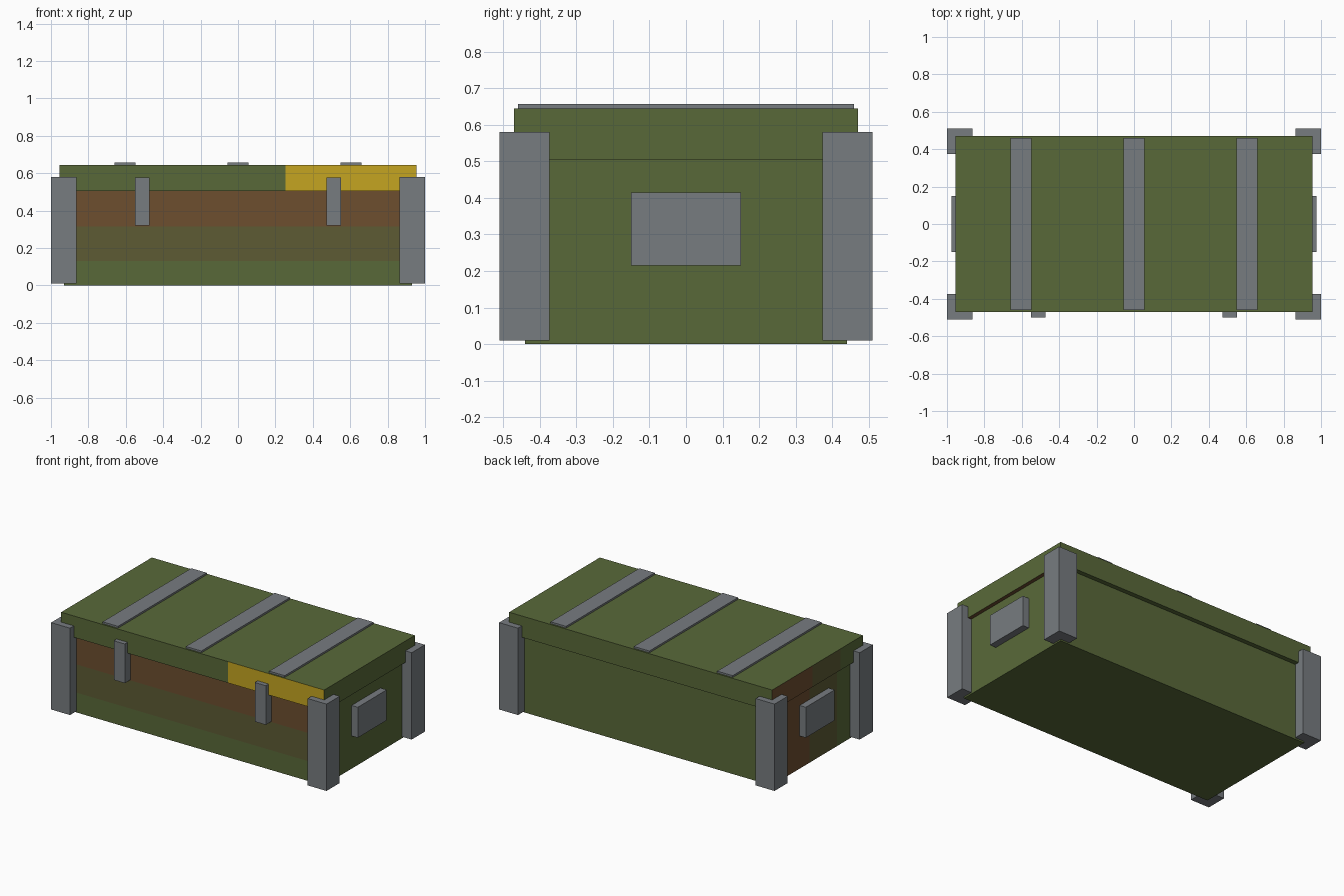
import bpy
import bmesh
from mathutils import Vector

if "Cube" in bpy.data.objects:
    bpy.data.objects.remove(bpy.data.objects["Cube"])


def material(name, rgb):
    lin = [((c / 255 + 0.055) / 1.055) ** 2.4 for c in rgb] + [1]
    mat = bpy.data.materials.new(name)
    mat.use_nodes = True
    mat.diffuse_color = lin
    bsdf = mat.node_tree.nodes["Principled BSDF"]
    bsdf.inputs["Base Color"].default_value = lin
    bsdf.inputs["Roughness"].default_value = 0.8
    return mat


green = material("olive green", (89, 105, 57))
brown = material("mud brown", (109, 78, 47))
stain = material("muddy olive", (93, 91, 52))
yellow = material("warning yellow", (197, 165, 33))
grey = material("steel grey", (119, 124, 128))


def box(name, low, high, mats, cuts=(), rule=None):
    """Box between two corners, cut by (axis, position) planes and coloured by rule."""
    low, high = Vector(low), Vector(high)
    bm = bmesh.new()
    bmesh.ops.create_cube(bm, size=1)
    for v in bm.verts:
        v.co = (low + high) / 2 + v.co * (high - low)
    for axis, pos in cuts:
        normal = Vector((0, 0, 0))
        normal[axis] = 1
        bmesh.ops.bisect_plane(bm, geom=bm.verts[:] + bm.edges[:] + bm.faces[:],
                               plane_co=normal * pos, plane_no=normal)
    bm.normal_update()
    if rule:
        for f in bm.faces:
            f.material_index = rule(f.calc_center_median(), f.normal)
    mesh = bpy.data.meshes.new(name)
    bm.to_mesh(mesh)
    bm.free()
    for m in mats:
        mesh.materials.append(m)
    obj = bpy.data.objects.new(name, mesh)
    bpy.context.collection.objects.link(obj)
    return obj


def bands(value, stain_top, stain_low):
    return 1 if value > stain_top else 2 if value > stain_low else 0


# Body: muddy bands on the front and on the right end
def body_rule(c, n):
    if n.y < -0.5:
        return bands(c.z, 0.315, 0.13)
    if n.x < -0.5:
        return bands(c.y, 0.05, -0.24)
    return 0


box("crate_body", (-0.93, -0.44, 0), (0.93, 0.44, 0.505), [green, brown, stain],
    [(2, 0.315), (2, 0.13), (1, 0.05), (1, -0.24)], body_rule)


# Lid: yellow marking on the front, muddy right end and muddy lip below
def lid_rule(c, n):
    if n.y < -0.5:
        return 3 if c.x > 0.255 else 0
    if n.x < -0.5:
        return bands(c.y, 0.05, -0.24)
    if n.z < -0.5 and c.x > 0.93:
        return 1
    return 0


box("crate_lid", (-0.955, -0.47, 0.505), (0.955, 0.47, 0.645),
    [green, brown, stain, yellow],
    [(0, 0.255), (0, 0.93), (1, 0.05), (1, -0.24)], lid_rule)

# Lid straps
for i, x in enumerate((-0.605, 0, 0.605)):
    box(f"lid_strap_{i + 1}", (x - 0.056, -0.46, 0.635), (x + 0.056, 0.46, 0.657), [grey])

# Corner posts, end handles and front latches
for side, sx in (("left", 1), ("right", -1)):
    for end, sy in (("front", -1), ("back", 1)):
        xs = sorted((sx * 0.863, sx))
        ys = sorted((sy * 0.373, sy * 0.51))
        box(f"{end}_{side}_corner_post", (xs[0], ys[0], 0.01), (xs[1], ys[1], 0.58), [grey])
    xs = sorted((sx * 0.92, sx * 0.975))
    box(f"{side}_handle", (xs[0], -0.15, 0.215), (xs[1], 0.15, 0.415), [grey])
    x = sx * 0.512
    box(f"{side}_latch", (x - 0.04, -0.5, 0.32), (x + 0.04, -0.43, 0.577), [grey])
